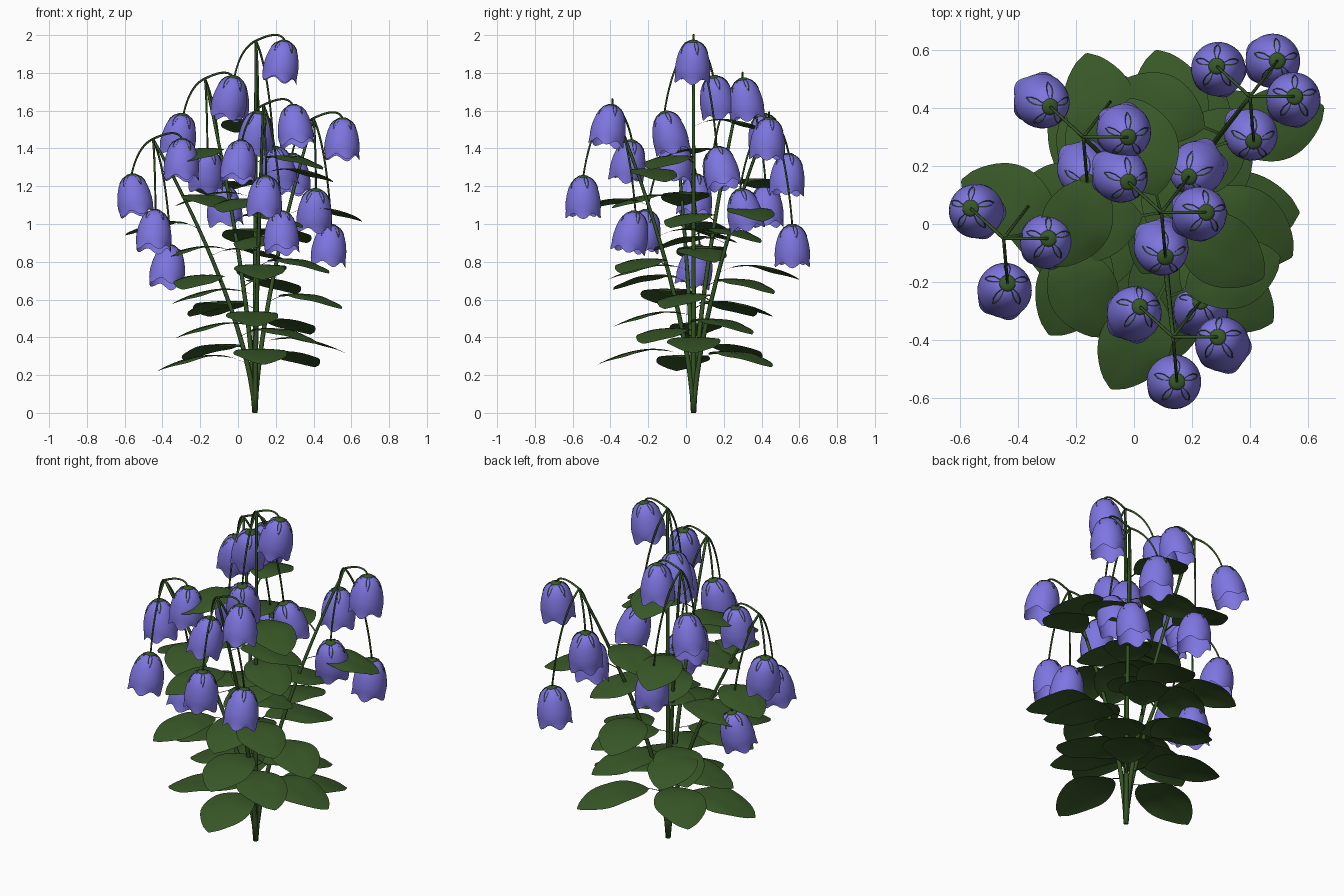
import bpy, bmesh, math
from mathutils import Vector, Matrix

if "Cube" in bpy.data.objects:
    bpy.data.objects.remove(bpy.data.objects["Cube"])


def material(name, rgb):
    m = bpy.data.materials.new(name)
    m.diffuse_color = (*rgb, 1)
    m.use_nodes = True
    m.node_tree.nodes["Principled BSDF"].inputs["Base Color"].default_value = m.diffuse_color
    return m


STEM = material("stem green", (0.036, 0.088, 0.018))
LEAF = material("leaf green", (0.039, 0.095, 0.020))
VIOLET = material("petal violet", (0.21, 0.18, 0.75))


def finish(bm, name, mat):
    me = bpy.data.meshes.new(name)
    bm.to_mesh(me)
    bm.free()
    me.materials.append(mat)
    for p in me.polygons:
        p.use_smooth = True
    ob = bpy.data.objects.new(name, me)
    bpy.context.collection.objects.link(ob)


def skin(bm, rows, closed):
    """Bridge rows of points with quads."""
    vs = [[bm.verts.new(p) for p in row] for row in rows]
    n = len(rows[0])
    for a, b in zip(vs, vs[1:]):
        for j in range(n if closed else n - 1):
            k = (j + 1) % n
            bm.faces.new((a[j], b[j], b[k], a[k]))
    return vs


def tube(bm, pts, r0, r1, sides=8):
    rows = []
    for i, p in enumerate(pts):
        d = pts[min(i + 1, len(pts) - 1)] - pts[max(i - 1, 0)]
        q = Vector((0, 0, 1)).rotation_difference(d.normalized())
        r = r0 + (r1 - r0) * i / (len(pts) - 1)
        rows.append([p + q @ Vector((r * math.cos(a), r * math.sin(a), 0))
                     for a in (math.tau * (sides - k) / sides for k in range(sides))])
    vs = skin(bm, rows, True)
    bm.faces.new(vs[0])
    bm.faces.new(vs[-1][::-1])


# Layout: everything turns by the golden angle; five stems from tallest to shortest
GOLDEN = 137.5
BASE = Vector((0.09, 0.04, 0))
TIPS = [Vector(p) for p in ((0.095, 0.04, 1.97), (-0.175, 0.30, 1.77), (0.135, -0.39, 1.63),
                            (0.40, 0.44, 1.56), (-0.45, -0.05, 1.45))]
TILTS = [[(-.025, -.005), (-.03, .025), (-.015, .035), (.03, .03)],
         [(-.015, .02), (-.03, .02), (-.01, .045), (.01, .0)],
         [(.015, -.025), (-.02, -.025), (-.01, .0), (.0, -.03)],
         [(-.005, -.01), (.005, -.01), (-.01, .03), (-.015, .0)],
         [(-.005, -.01), (.02, -.01), (-.01, -.025), (-.02, -.03)]]


def stem_point(tip, t):
    p = BASE.lerp(tip, t ** 1.5)
    p.z = tip.z * t
    return p


# Leaf: short stalk, broad blunt blade arching up and drooping at the tip
def leaf(bm, at, heading, length):
    rot = Matrix.Translation(at) @ Matrix.Rotation(math.radians(heading), 4, 'Z')
    rows = []
    for i in range(21):
        u = i / 20
        s = max(0.0, (u - 0.15) / 0.85)
        half = 0.005 + length * 0.285 * math.sin(math.pi * s) ** 0.7 if 0 < s < 1 else 0.005
        z = length * (0.42 * u - 0.50 * u * u) + 0.005 * math.sin(math.tau * u)
        row = []
        for j in range(9):
            v = 1 - j / 4
            blade = math.sin(math.pi * s) if s < 1 else 0
            edge = 0.012 * abs(v) - 0.022 * v * v + 0.005 * v * v * math.sin(u * 12 + 2 * v)
            row.append(rot @ Vector((u * length, v * half, z + edge * blade)))
        rows.append(row)
    skin(bm, [r[::-1] for r in rows][::-1], False)


stems, leaves = bmesh.new(), bmesh.new()
for i, tip in enumerate(TIPS):
    tube(stems, [stem_point(tip, j / 16) for j in range(17)], 0.014, 0.007)
    for k in range(7):
        leaf(leaves, stem_point(tip, 0.18 + 0.0983 * k), GOLDEN * (i + k), 0.48 - 0.012 * k)
for f in leaves.faces:
    f.normal_update()
bmesh.ops.reverse_faces(leaves, faces=[f for f in leaves.faces if f.normal.z < 0])
finish(stems, "stems", STEM)
finish(leaves, "leaves", LEAF)


# Bell flower: lathe profile ending in a five-lobed rim
PROFILE = [(0.008, 0.004), (0.028, 0.0), (0.049, -0.013), (0.065, -0.032), (0.077, -0.058),
           (0.086, -0.09), (0.092, -0.125), (0.094, -0.155), (0.092, -0.178)]


def bell(bm, mat, sides=40):
    rows = []
    for r, z in PROFILE:
        rows.append([mat @ Vector((r * math.cos(a), r * math.sin(a), z))
                     for a in (math.tau * k / sides for k in range(sides))])
    rim = []
    for k in range(sides):
        a = math.tau * k / sides
        c = math.cos(5 * a)
        r = 0.092 + 0.004 * c
        rim.append(mat @ Vector((r * math.cos(a), r * math.sin(a), -0.203 - 0.014 * c)))
    skin(bm, rows + [rim], True)


# Calyx: knob and five folded sepals whose edges just show on the bell
def calyx(bm, mat):
    bmesh.ops.create_uvsphere(bm, u_segments=14, v_segments=8, radius=0.029,
                              matrix=mat @ Matrix.Diagonal((1, 1, 0.35, 1)))
    widths = (0.005, 0.011, 0.010, 0.001)
    for s in range(5):
        turn = mat @ Matrix.Rotation(math.tau * s / 5 + 0.3, 4, 'Z')
        rows = []
        for (r, z), w in zip(PROFILE[1:5], widths):
            n = Vector((r, 0, z + 0.085)).normalized()
            c = Vector((r, 0, z))
            rows.append([turn @ (c + n * lift + Vector((0, y, 0)))
                         for y, lift in ((-w, 0.0025), (0, -0.005), (w, 0.0025))])
        skin(bm, rows, False)


pedicels, bells, calyxes = bmesh.new(), bmesh.new(), bmesh.new()
for tip, tilts in zip(TIPS, TILTS):
    for k, (bx, by) in enumerate(tilts):
        a = math.radians(GOLDEN * k)
        ox, oy = 0.155 * math.cos(a), 0.155 * math.sin(a)
        drop = 0.188 * k + 0.005
        end = tip + Vector((ox, oy, -drop))
        # flower stalk arching from the stem tip
        reach, lift = (0.85, 0.065) if k == 0 else (0.72, 0.02 - 0.3 * drop)
        mid = tip + Vector((ox * reach, oy * reach, lift))
        path = []
        for i in range(13):
            t = i / 12
            path.append(tip * (1 - t) ** 2 + mid * 2 * t * (1 - t) + end * t * t)
        tube(pedicels, path, 0.006, 0.005, 6)
        axis = Vector((bx, by, -0.15)).normalized()
        q = Vector((0, 0, -1)).rotation_difference(axis)
        mat = Matrix.Translation(end) @ q.to_matrix().to_4x4()
        bell(bells, mat)
        calyx(calyxes, mat)
finish(pedicels, "flower_stalks", STEM)
finish(bells, "bell_flowers", VIOLET)
finish(calyxes, "calyxes", LEAF)
